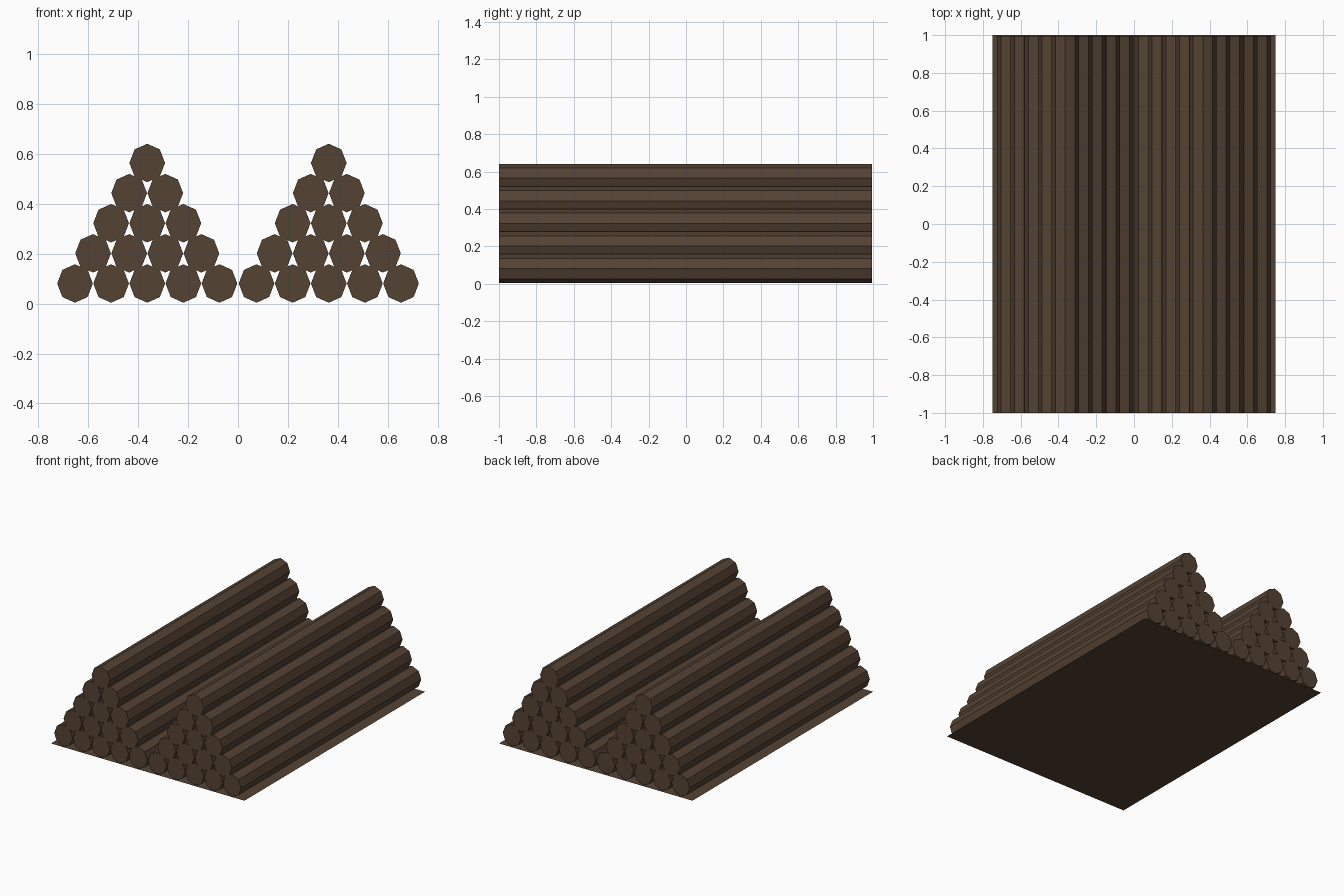
import bpy, bmesh, math
from mathutils import Matrix

if "Cube" in bpy.data.objects:
    bpy.data.objects.remove(bpy.data.objects["Cube"])

bark = bpy.data.materials.new("dark_wood")
bark.diffuse_color = (0.09, 0.055, 0.034, 1)
bark.use_nodes = True
bark.node_tree.nodes["Principled BSDF"].inputs["Base Color"].default_value = bark.diffuse_color

RX, RZ = 0.0715, 0.077           # log half width and half height
STEP_X, STEP_Z = 0.1448, 0.1208  # spacing in a row and between rows
Y0, Y1 = -1.0, 0.994             # log ends


def finish(bm, name):
    mesh = bpy.data.meshes.new(name)
    bm.to_mesh(mesh)
    bm.free()
    mesh.materials.append(bark)
    obj = bpy.data.objects.new(name, mesh)
    bpy.context.collection.objects.link(obj)


def log(name, x, z):
    # eight-sided capped log lying along y
    bm = bmesh.new()
    place = (Matrix.Translation((x, (Y0 + Y1) / 2, z))
             @ Matrix.Diagonal((RX, 1, RZ, 1))
             @ Matrix.Rotation(math.radians(90), 4, 'X'))
    bmesh.ops.create_cone(bm, cap_ends=True, segments=8, radius1=1, radius2=1,
                          depth=Y1 - Y0, matrix=place)
    finish(bm, name)


# two triangular piles of five rows
for side, centre in (("left", -0.364), ("right", 0.364)):
    for row in range(5):
        count = 5 - row
        for i in range(count):
            x = centre + (i - (count - 1) / 2) * STEP_X
            log(f"{side}_log_row{row + 1}_{i + 1}", x, 0.081 + row * STEP_Z)

# flat ground sheet under the piles
bm = bmesh.new()
bmesh.ops.create_grid(bm, x_segments=1, y_segments=1, size=1,
                      matrix=Matrix.Diagonal((0.75, 1, 1, 1)))
finish(bm, "base_sheet")
